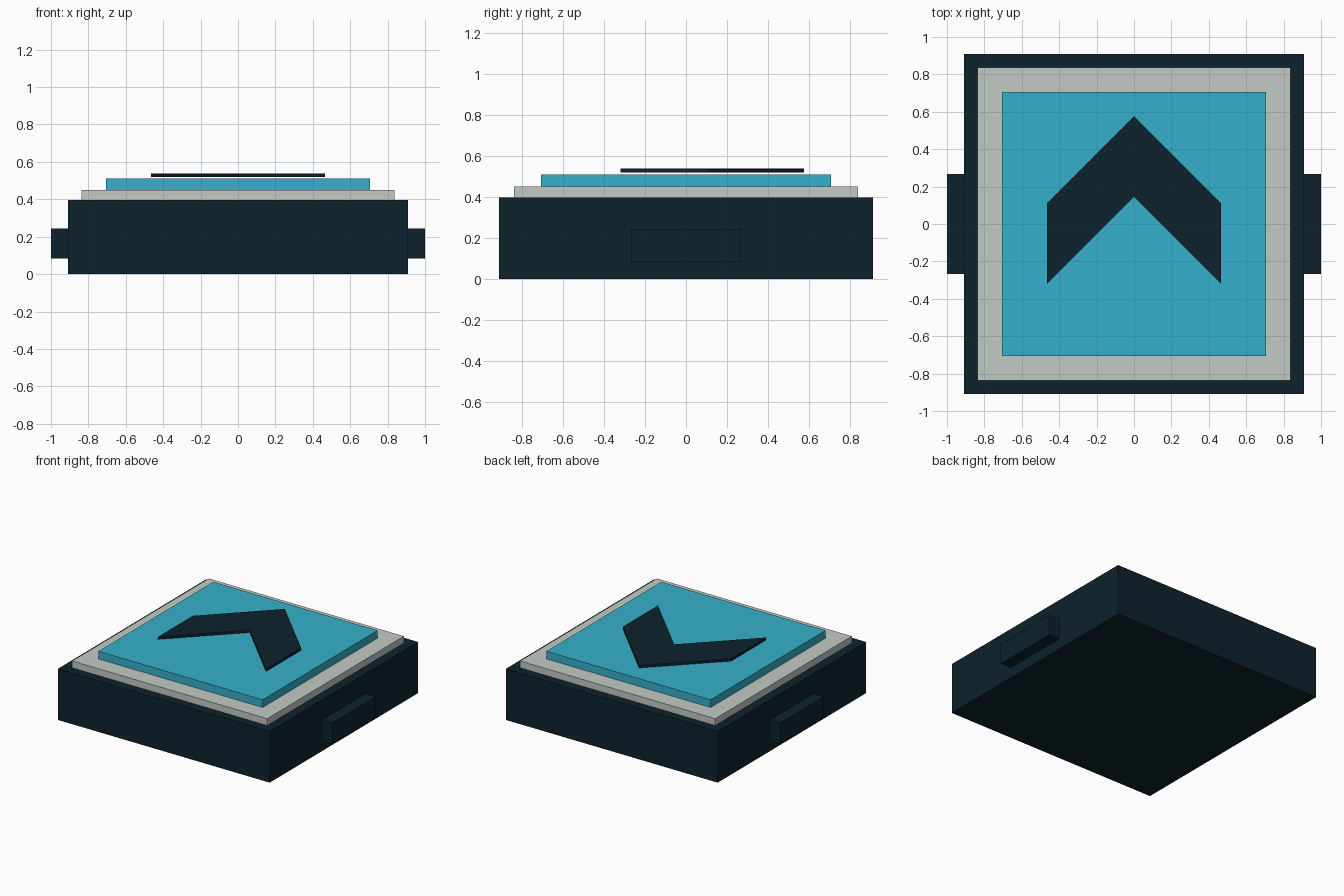
import bpy
import bmesh
from mathutils import Vector

cube = bpy.data.objects.get("Cube")
if cube:
    bpy.data.objects.remove(cube, do_unlink=True)


def material(name, rgb):
    mat = bpy.data.materials.new(name)
    mat.use_nodes = True
    mat.diffuse_color = (*rgb, 1)
    mat.node_tree.nodes["Principled BSDF"].inputs["Base Color"].default_value = (*rgb, 1)
    return mat


def prism(name, outline, bottom, top, mat):
    """Extrude a flat outline straight up from bottom to top."""
    bm = bmesh.new()
    face = bm.faces.new([bm.verts.new((x, y, bottom)) for x, y in outline])
    solid = bmesh.ops.extrude_face_region(bm, geom=[face])
    raised = [g for g in solid["geom"] if isinstance(g, bmesh.types.BMVert)]
    bmesh.ops.translate(bm, verts=raised, vec=Vector((0, 0, top - bottom)))
    bmesh.ops.recalc_face_normals(bm, faces=bm.faces)
    mesh = bpy.data.meshes.new(name)
    bm.to_mesh(mesh)
    bm.free()
    mesh.materials.append(mat)
    obj = bpy.data.objects.new(name, mesh)
    bpy.context.collection.objects.link(obj)
    return obj


def rectangle(x0, x1, y):
    return [(x0, -y), (x1, -y), (x1, y), (x0, y)]


navy = material("dark navy", (0.0044, 0.016, 0.026))
grey = material("pale grey", (0.54, 0.59, 0.555))
teal = material("bright teal", (0.036, 0.434, 0.597))

# Stepped square pad
prism("base", rectangle(-0.91, 0.91, 0.91), 0, 0.397, navy)
prism("rim_plate", rectangle(-0.838, 0.838, 0.838), 0.397, 0.45, grey)
prism("top_panel", rectangle(-0.705, 0.705, 0.705), 0.45, 0.51, teal)

# Side lugs
for side, x0, x1 in (("left", 0.91, 1), ("right", -1, -0.91)):
    prism(side + "_lug", rectangle(x0, x1, 0.267), 0.083, 0.243, navy)

# Chevron arrow, hovering just above the panel and pointing to the back
half = [(0.465, 0.11), (0.465, -0.32)]
chevron = [(0, 0.575), *half, (0, 0.145)] + [(-x, y) for x, y in reversed(half)]
prism("chevron", chevron, 0.519, 0.538, navy)
